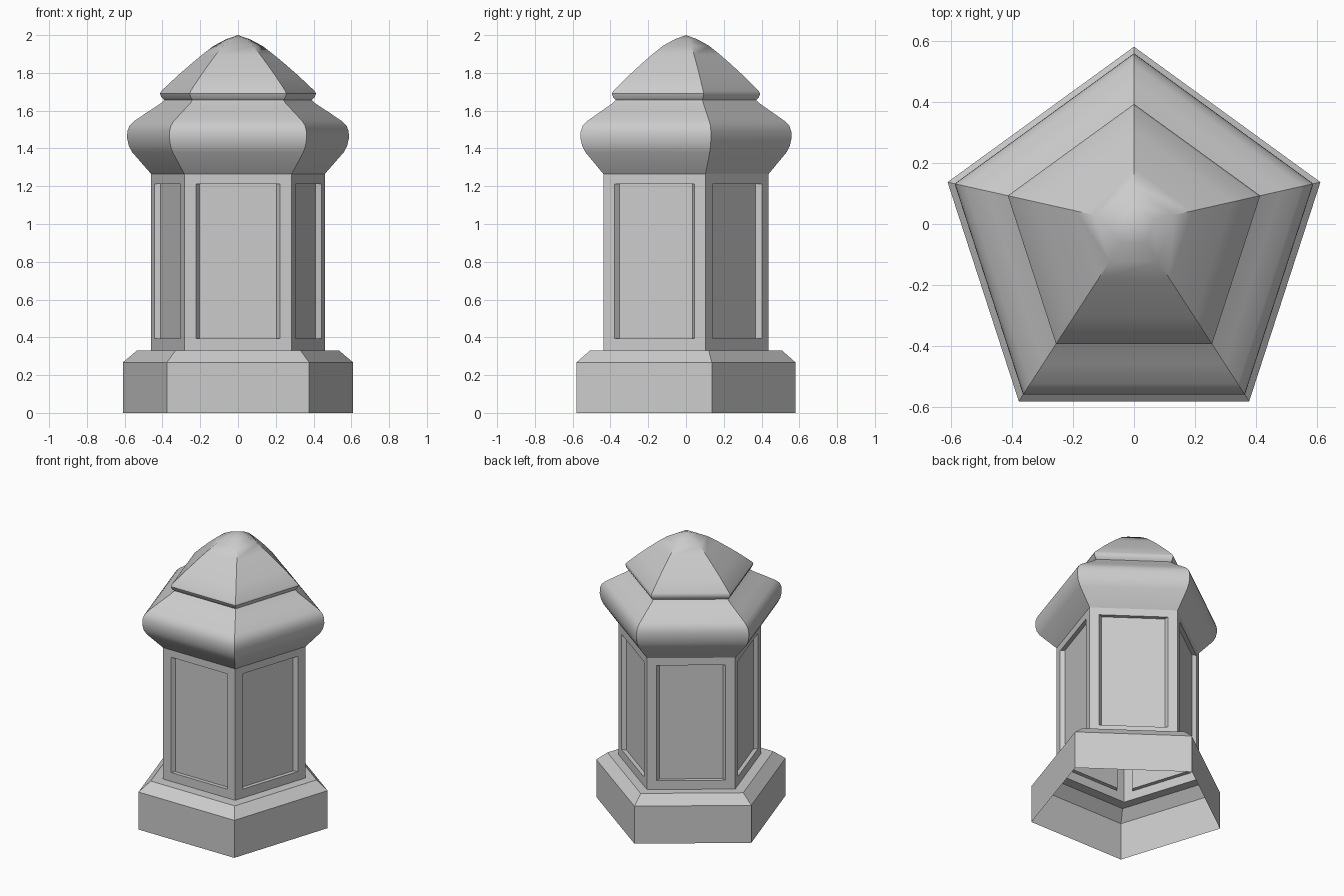
import bpy, bmesh, math
from mathutils import Vector

if "Cube" in bpy.data.objects:
    bpy.data.objects.remove(bpy.data.objects["Cube"])

# Pentagon with half-width 1 in x, centred on its bounding box, point towards +y
R = 1 / math.sin(math.radians(72))
SHIFT = -R * (1 - math.cos(math.radians(36))) / 2
PENTAGON = [Vector((R * math.cos(math.radians(90 + 72 * i)),
                    R * math.sin(math.radians(90 + 72 * i)) + SHIFT, 0)) for i in range(5)]
UP = Vector((0, 0, 1))


def finish(name, bm, smooth=None):
    mesh = bpy.data.meshes.new(name)
    bm.to_mesh(mesh)
    bm.free()
    obj = bpy.data.objects.new(name, mesh)
    bpy.context.collection.objects.link(obj)
    if smooth:
        bpy.ops.object.select_all(action='DESELECT')
        obj.select_set(True)
        bpy.context.view_layer.objects.active = obj
        bpy.ops.object.shade_smooth_by_angle(angle=math.radians(smooth))
    return obj


def bridge(bm, lower, upper):
    n = len(lower)
    for i in range(n):
        j = (i + 1) % n
        bm.faces.new((lower[i], lower[j], upper[j], upper[i]))


def pentagon_shell(name, profile, apex=None, smooth=None):
    """Open shell from (half-width, height) pairs, optionally closed to a point."""
    bm = bmesh.new()
    rings = [[bm.verts.new(p * w + UP * z) for p in PENTAGON] for w, z in profile]
    for a, b in zip(rings, rings[1:]):
        bridge(bm, a, b)
    if apex:
        tip = bm.verts.new((0, 0, apex))
        for i in range(5):
            bm.faces.new((rings[-1][i], rings[-1][(i + 1) % 5], tip))
    return finish(name, bm, smooth)


def panelled_shaft(name, w, z0, z1, margin, slope, depth, pz0, pz1):
    """Pentagonal shaft with one recessed panel per side."""
    bm = bmesh.new()
    for i in range(5):
        a, b = PENTAGON[i] * w, PENTAGON[(i + 1) % 5] * w
        t = (b - a).normalized()
        n = t.cross(UP)

        def loop(inset, d, lo, hi):
            p, q = a + t * inset - n * d, b - t * inset - n * d
            return [bm.verts.new(v) for v in (p + UP * lo, q + UP * lo, q + UP * hi, p + UP * hi)]

        outer = loop(0, 0, z0, z1)
        rim = loop(margin, 0, pz0, pz1)
        floor = loop(margin + slope, depth, pz0, pz1)
        bridge(bm, outer, rim)
        bridge(bm, rim, floor)
        bm.faces.new(floor)
    bmesh.ops.remove_doubles(bm, verts=bm.verts, dist=1e-4)
    return finish(name, bm)


# Plinth, open underneath, with bevelled top and ledge
pentagon_shell("plinth", [(0.61, 0), (0.61, 0.267), (0.535, 0.33), (0.46, 0.33)])

# Shaft with recessed panels
panelled_shaft("panelled_shaft", 0.46, 0.33, 1.265, 0.062, 0.018, 0.027, 0.393, 1.213)

# Rounded cornice
pentagon_shell("cornice", [(0.46, 1.265), (0.56, 1.38), (0.578, 1.413), (0.587, 1.453),
                           (0.586, 1.49), (0.575, 1.52), (0.55, 1.545), (0.48, 1.592),
                           (0.41, 1.638), (0.39, 1.656)], smooth=40)

# Domed roof with small eave
pentagon_shell("roof", [(0.39, 1.656), (0.405, 1.67), (0.413, 1.69), (0.405, 1.705),
                        (0.32, 1.785), (0.25, 1.846), (0.19, 1.896), (0.13, 1.942),
                        (0.065, 1.977)], apex=2.0, smooth=40)
